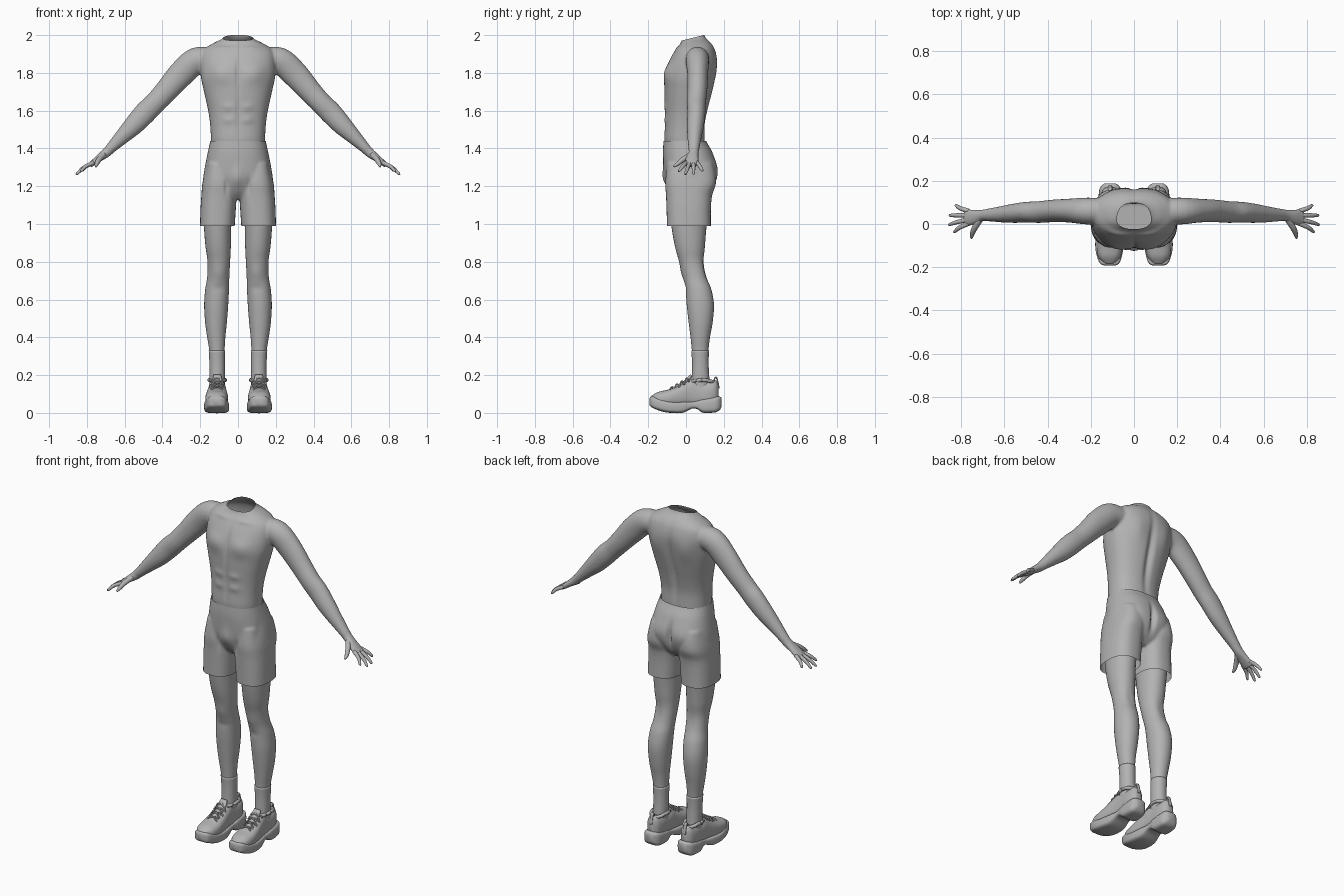
import bpy, bmesh, math
from mathutils import Vector

if "Cube" in bpy.data.objects:
    bpy.data.objects.remove(bpy.data.objects["Cube"])

grey = bpy.data.materials.new("plain grey")
grey.use_nodes = True
grey.diffuse_color = (0.45, 0.45, 0.45, 1)
grey.node_tree.nodes["Principled BSDF"].inputs["Base Color"].default_value = grey.diffuse_color


def add_object(name, bm):
    bmesh.ops.recalc_face_normals(bm, faces=bm.faces)
    for f in bm.faces:
        f.smooth = True
    mesh = bpy.data.meshes.new(name)
    bm.to_mesh(mesh)
    bm.free()
    mesh.materials.append(grey)
    obj = bpy.data.objects.new(name, mesh)
    bpy.context.collection.objects.link(obj)
    return obj


def refine(rows, steps):
    """Catmull-Rom resampling of a list of number rows."""
    out = []
    for i in range(len(rows) - 1):
        quad = [rows[max(i - 1, 0)], rows[i], rows[i + 1], rows[min(i + 2, len(rows) - 1)]]
        for k in range(steps):
            t = k / steps
            out.append([b + t / 2 * (c - a + t * (2 * a - 5 * b + 4 * c - d + t * (3 * (b - c) + d - a)))
                        for a, b, c, d in zip(*quad)])
    return out + [list(rows[-1])]


def loft(bm, rings, power=2, sides=32):
    """Skin superellipse rings given as (centre, half axis, half axis)."""
    def curve(v):
        return math.copysign(abs(v) ** (2 / power), v)
    loops = []
    for c, u, v in rings:
        angles = [2 * math.pi * k / sides for k in range(sides)]
        loops.append([bm.verts.new(c + u * curve(math.cos(a)) + v * curve(math.sin(a))) for a in angles])
    for low, high in zip(loops, loops[1:]):
        for k in range(sides):
            j = (k + 1) % sides
            bm.faces.new((low[k], low[j], high[j], high[k]))
    bm.faces.new(loops[0])
    bm.faces.new(loops[-1])


def upright(rows, s=1, steps=5):
    """Rows of z, x0, x1, y0, y1."""
    return [(Vector((s * (x0 + x1) / 2, (y0 + y1) / 2, z)), Vector(((x1 - x0) / 2, 0, 0)),
             Vector((0, (y1 - y0) / 2, 0))) for z, x0, x1, y0, y1 in refine(rows, steps)]


def lengthwise(rows, s, steps=5):
    """Rows of y, x centre, half width, z0, z1."""
    return [(Vector((s * x, y, (z0 + z1) / 2)), Vector((w, 0, 0)), Vector((0, 0, (z1 - z0) / 2)))
            for y, x, w, z0, z1 in refine(rows, steps)]


def sweep(rows, s=1, steps=5):
    """Rows of x, y, z, radius across, radius along y."""
    pts = refine(rows, steps)
    rings = []
    for i, (x, y, z, a, b) in enumerate(pts):
        t = Vector(pts[min(i + 1, len(pts) - 1)][:3]) - Vector(pts[max(i - 1, 0)][:3])
        t = Vector((s * t.x, t.y, t.z)).normalized()
        side = Vector((0, 1, 0)) if abs(t.y) < 0.9 else Vector((0, 0, 1))
        v = (side - t * side.dot(t)).normalized()
        rings.append((Vector((s * x, y, z)), t.cross(v) * a, v * b))
    return rings


def fuse(name, bm, voxel, smooth):
    """Merge overlapping volumes into one skin and return it as a bmesh."""
    obj = add_object(name + " blank", bm)
    mod = obj.modifiers.new("Fuse", "REMESH")
    mod.mode, mod.voxel_size = "VOXEL", voxel
    mod = obj.modifiers.new("Soften", "SMOOTH")
    mod.factor, mod.iterations = 0.5, smooth
    dg = bpy.context.evaluated_depsgraph_get()
    mesh = bpy.data.meshes.new_from_object(obj.evaluated_get(dg))
    bpy.data.objects.remove(obj)
    out = bmesh.new()
    out.from_mesh(mesh)
    bpy.data.meshes.remove(mesh)
    out.normal_update()
    return out


def bump(bm, bumps):
    """Push the skin in or out around mirrored points: x, y, z, rx, ry, rz, height."""
    for v in bm.verts:
        p, h = v.co, 0
        for x, y, z, rx, ry, rz, amount in bumps:
            d = ((abs(p.x) - x) / rx) ** 2 + ((p.y - y) / ry) ** 2 + ((p.z - z) / rz) ** 2
            h += amount * math.exp(-d)
        v.co = p + v.normal * h


def cut(bm, point, normal):
    geom = bm.verts[:] + bm.edges[:] + bm.faces[:]
    bmesh.ops.bisect_plane(bm, geom=geom, plane_co=point, plane_no=normal, clear_outer=True)


# Torso and arms, fused, with an open slanted neck
bm = bmesh.new()
torso = [(1.38, .14, -.10, .10), (1.44, .143, -.115, .10), (1.52, .147, -.112, .10),
         (1.60, .158, -.112, .115), (1.70, .18, -.115, .14), (1.78, .197, -.112, .155),
         (1.86, .20, -.09, .165), (1.92, .185, -.058, .155), (1.955, .135, -.03, .135),
         (1.98, .085, -.022, .11), (2.0, .07, -.02, .098), (2.04, .068, -.012, .09)]
loft(bm, upright([(z, -w, w, y0, y1) for z, w, y0, y1 in torso]), 2.3, 48)
arm = [(.13, .06, 1.87, .06, .06), (.22, .06, 1.865, .07, .062), (.30, .062, 1.795, .07, .055),
       (.38, .06, 1.705, .061, .052), (.44, .055, 1.64, .057, .05), (.49, .055, 1.59, .059, .048),
       (.55, .05, 1.525, .053, .045), (.61, .045, 1.465, .041, .038), (.67, .042, 1.405, .029, .03),
       (.70, .04, 1.375, .025, .027), (.74, .032, 1.345, .019, .036), (.785, .03, 1.31, .013, .042)]
for s in (1, -1):
    loft(bm, sweep(arm, s))
bm = fuse("body", bm, 0.007, 6)
bump(bm, [(.085, -.11, 1.80, .06, .05, .05, .014),      # chest
          (0, -.11, 1.80, .012, .05, .10, -.008),       # breastbone
          (0, -.11, 1.58, .010, .05, .12, -.006),       # belly line
          (.05, -.11, 1.62, .03, .03, .02, .005),       # stomach
          (.05, -.11, 1.55, .03, .03, .02, .005),
          (0, .14, 1.65, .020, .06, .20, -.018),        # spine
          (.09, .15, 1.80, .05, .04, .07, .008),        # shoulder blades
          (.08, -.05, 1.93, .05, .03, .012, .005)])     # collar bones
cut(bm, (0, -.02, 1.972), (0, -.245, 1))
add_object("body", bm)

# Fingers and thumbs
fingers = {"index": (.002, -.035, .835, 1.277), "middle": (.020, -.002, .857, 1.262),
           "ring": (.040, .040, .855, 1.264), "little": (.060, .085, .828, 1.28)}
for s, side in ((1, "left"), (-1, "right")):
    for label, (y0, y1, x, z) in fingers.items():
        bm = bmesh.new()
        mid = (x + .77) / 2 + .004, (y0 + y1) / 2, (z + 1.325) / 2 + .004
        loft(bm, sweep([(.765, y0, 1.325, .011, .011), (*mid, .010, .010),
                        (x - .006, y1, z + .005, .007, .007), (x, y1, z, .003, .003)], s), 2, 12)
        add_object(f"{side} {label} finger", bm)
    bm = bmesh.new()
    loft(bm, sweep([(.712, .025, 1.365, .015, .018), (.735, -.015, 1.342, .014, .014),
                    (.748, -.045, 1.318, .011, .011), (.752, -.066, 1.304, .005, .005)], s), 2, 12)
    add_object(f"{side} thumb", bm)

# Shorts: hips and two trouser legs, fused, open at waist and hems
bm = bmesh.new()
hips = [(1.48, .14, -.118, .10), (1.44, .147, -.119, .107), (1.38, .160, -.122, .14),
        (1.30, .176, -.118, .165), (1.23, .185, -.11, .16), (1.17, .18, -.085, .13), (1.13, .15, -.05, .09)]
loft(bm, upright([(z, -w, w, y0, y1) for z, w, y0, y1 in hips]), 2.4, 48)
trouser = [(1.32, .03, .168, -.10, .14), (1.22, .012, .188, -.11, .158), (1.15, .008, .194, -.106, .138),
           (1.07, .012, .199, -.103, .132), (.95, .02, .202, -.10, .132)]
for s in (1, -1):
    loft(bm, upright(trouser, s), 2.5)
bm = fuse("shorts", bm, 0.007, 5)
bump(bm, [(0, .16, 1.27, .015, .05, .07, -.022),        # seat crease
          (.085, .16, 1.28, .06, .04, .05, .006),       # seat
          (0, -.11, 1.25, .03, .04, .05, .010),         # fly
          (.06, -.11, 1.20, .012, .04, .05, -.006),     # folds
          (.17, -.06, 1.33, .012, .04, .06, -.005)])
cut(bm, (0, 0, .99), (0, 0, -1))
cut(bm, (0, 0, 1.44), (0, 0, 1))
add_object("shorts", bm)

leg = [(1.08, .03, .185, -.085, .12), (.98, .036, .18, -.076, .108), (.88, .038, .172, -.058, .10),
       (.80, .042, .161, -.036, .095), (.72, .046, .163, -.014, .11), (.65, .048, .174, -.002, .135),
       (.57, .052, .179, .004, .148), (.48, .059, .174, .014, .141), (.40, .067, .163, .024, .127),
       (.33, .071, .152, .031, .119), (.25, .072, .148, .035, .117), (.12, .072, .148, .03, .125)]
sole = [(-.193, .112, .022, .042, .078), (-.18, .113, .046, .028, .088), (-.13, .114, .062, .008, .075),
        (-.08, .113, .066, 0, .062), (-.02, .111, .060, 0, .06), (.03, .11, .050, .022, .06),
        (.06, .11, .050, .020, .066), (.09, .11, .054, .001, .075), (.15, .11, .052, .002, .085),
        (.175, .11, .042, .012, .088), (.188, .11, .025, .03, .08)]
upper = [(-.183, .113, .026, .05, .09), (-.15, .114, .052, .03, .110), (-.10, .113, .060, .03, .122),
         (-.05, .112, .057, .03, .140), (0, .111, .050, .03, .166), (.03, .11, .047, .03, .180),
         (.07, .11, .045, .03, .168), (.12, .11, .045, .03, .168), (.155, .11, .036, .04, .172),
         (.172, .11, .018, .05, .15)]
for s, side in ((1, "left"), (-1, "right")):
    # Leg with kneecap, shin and calf
    bm = bmesh.new()
    loft(bm, upright(leg, s, 8), 2.1)
    bm.normal_update()
    bmesh.ops.recalc_face_normals(bm, faces=bm.faces)
    bump(bm, [(.10, -.02, .74, .03, .04, .04, .006), (.10, -.01, .66, .03, .04, .02, -.004),
              (.11, .10, .76, .02, .03, .06, -.005)])
    add_object(f"{side} leg", bm)
    # Sock
    bm = bmesh.new()
    loft(bm, upright([(z, a - .003, b + .003, c - .003, d + .003) for z, a, b, c, d in leg[-3:]], s), 2.1)
    add_object(f"{side} sock", bm)
    # Shoe sole and upper
    bm = bmesh.new()
    loft(bm, lengthwise(sole, s), 4)
    add_object(f"{side} shoe sole", bm)
    bm = bmesh.new()
    loft(bm, lengthwise(upper, s), 2.5)
    add_object(f"{side} shoe upper", bm)
    # Padded collar, tongue and heel loop
    bm = bmesh.new()
    ring = [math.tau * k / 32 for k in range(33)]
    loft(bm, sweep([(.11 + .042 * math.cos(a), .085 + .062 * math.sin(a), .168 + .006 * math.cos(2 * a),
                     .010, .010) for a in ring], s, 1), 2, 10)
    add_object(f"{side} shoe collar", bm)
    bm = bmesh.new()
    loft(bm, sweep([(.11, -.03, .140, .025, .010), (.11, .005, .172, .026, .010),
                    (.11, .028, .200, .020, .007)], s), 3, 16)
    add_object(f"{side} shoe tongue", bm)
    bm = bmesh.new()
    loft(bm, sweep([(.11, .145, .165, .010, .004), (.11, .158, .190, .010, .004),
                    (.11, .168, .165, .010, .004), (.11, .174, .13, .010, .004)], s), 3, 10)
    add_object(f"{side} heel loop", bm)
    # Crossed laces following the instep
    bm = bmesh.new()
    for k in range(4):
        for d in (1, -1):
            path = []
            for i in range(-4, 5):
                y = -.075 + .026 * k + d * i * .003
                top = .131 + .75 * max(y + .075, 0) * .8
                path.append((.112 + i * .0095, y, top + .006 - .0016 * i * i, .004, .004))
            loft(bm, sweep(path, s, 2), 2, 8)
    add_object(f"{side} laces", bm)
